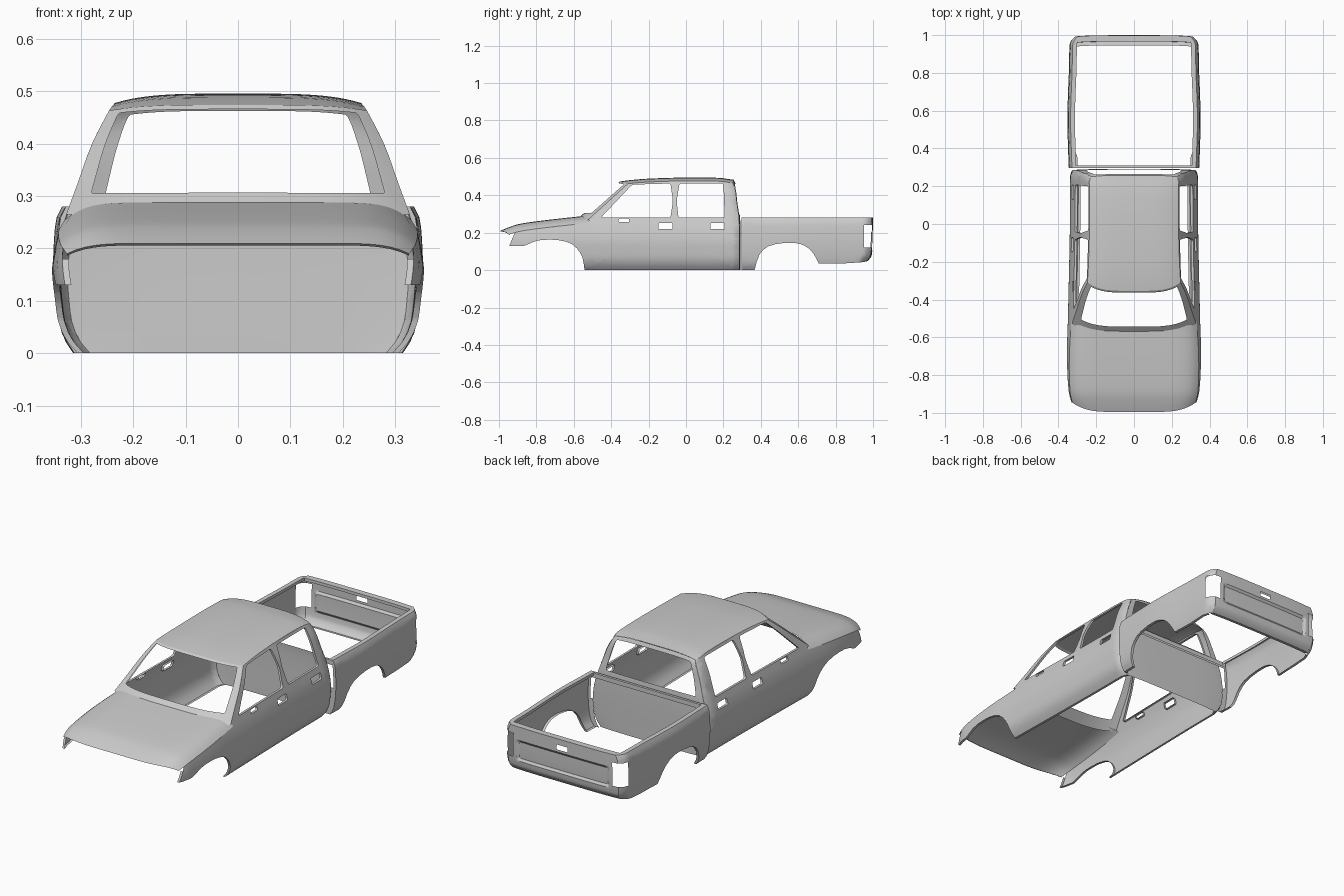
import bpy, bmesh, math
from mathutils import Vector

cube = bpy.data.objects.get("Cube")
if cube:
    bpy.data.objects.remove(cube, do_unlink=True)

paint = bpy.data.materials.new("grey_primer")
paint.use_nodes = True
COLOUR = (0.6, 0.6, 0.6, 1)
paint.diffuse_color = COLOUR
paint.node_tree.nodes["Principled BSDF"].inputs["Base Color"].default_value = COLOUR


def curve(*pts):
    """Smooth interpolation through (t, value) points."""
    n = len(pts)
    slope = []
    for i in range(n):
        a, b = pts[max(i - 1, 0)], pts[min(i + 1, n - 1)]
        slope.append((b[1] - a[1]) / (b[0] - a[0]))

    def at(t):
        t = min(max(t, pts[0][0]), pts[-1][0])
        i = max(k for k in range(n - 1) if pts[k][0] <= t)
        (t0, v0), (t1, v1) = pts[i], pts[i + 1]
        h = t1 - t0
        s = (t - t0) / h
        return ((2*s**3 - 3*s*s + 1) * v0 + (s**3 - 2*s*s + s) * h * slope[i]
                + (3*s*s - 2*s**3) * v1 + (s**3 - s*s) * h * slope[i + 1])
    return at


def rounded(pts, r):
    """Polygon with softened corners."""
    out = []
    for i, p in enumerate(pts):
        p, a, b = Vector(p), Vector(pts[i - 1]), Vector(pts[(i + 1) % len(pts)])
        s, e = p + (a - p).normalized() * r, p + (b - p).normalized() * r
        for k in range(5):
            t = k / 4
            out.append(tuple(s * (1-t)**2 + p * 2*t*(1-t) + e * t*t))
    return out


def box(p0, p1, q0, q1, r=0.006):
    return rounded([(p0, q0), (p1, q0), (p1, q1), (p0, q1)], r)


def span(a, b, n):
    return [a + (b - a) * i / n for i in range(n + 1)]


def finish(bm, name, out, mirror=False, flanges=()):
    # rolled edges along chosen open borders
    for rule, steps in flanges:
        edges = [e for e in bm.edges if e.is_boundary
                 and rule((e.verts[0].co + e.verts[1].co) / 2)]
        for step in steps:
            geom = bmesh.ops.extrude_edge_only(bm, edges=edges)["geom"]
            verts = {g for g in geom if isinstance(g, bmesh.types.BMVert)}
            bmesh.ops.translate(bm, verts=list(verts), vec=step)
            edges = [g for g in geom if isinstance(g, bmesh.types.BMEdge)
                     and all(v in verts for v in g.verts)]
    bmesh.ops.recalc_face_normals(bm, faces=bm.faces[:])
    if sum(f.normal.dot(Vector(out)) * f.calc_area() for f in bm.faces) < 0:
        bmesh.ops.reverse_faces(bm, faces=bm.faces[:])
    me = bpy.data.meshes.new(name)
    bm.to_mesh(me)
    bm.free()
    me.materials.append(paint)
    ob = bpy.data.objects.new(name, me)
    bpy.context.collection.objects.link(ob)
    if mirror:
        ob.modifiers.new("mirror", 'MIRROR').use_clip = False
    bpy.ops.object.select_all(action='DESELECT')
    ob.select_set(True)
    bpy.context.view_layer.objects.active = ob
    bpy.ops.object.shade_smooth_by_angle(angle=math.radians(35))
    return ob


def sheet(name, loops, place, step, out, **kw):
    """Flat outline with holes, cut into a grid and bent into shape."""
    bm = bmesh.new()
    for loop in loops:
        vs = [bm.verts.new((p, q, 0)) for p, q in loop]
        for i, v in enumerate(vs):
            bm.edges.new((vs[i - 1], v))
    bmesh.ops.triangle_fill(bm, use_beauty=True, edges=bm.edges[:], normal=(0, 0, 1))
    for axis in (0, 1):
        vals = [v.co[axis] for v in bm.verts]
        lo, n = min(vals), int((max(vals) - min(vals)) / step[axis])
        for i in range(1, n + 1):
            co, no = Vector(), Vector()
            co[axis], no[axis] = lo + i * step[axis], 1
            bmesh.ops.bisect_plane(bm, geom=bm.verts[:] + bm.edges[:] + bm.faces[:],
                                   dist=1e-5, plane_co=co, plane_no=no)
    for v in bm.verts:
        v.co = place(v.co.x, v.co.y)
    finish(bm, name, out, **kw)


def grid(name, nu, nv, place, out, **kw):
    bm = bmesh.new()
    rows = [[bm.verts.new(place(u, v)) for u in span(-1, 1, nu)] for v in span(0, 1, nv)]
    for a, b in zip(rows, rows[1:]):
        for i in range(nu):
            bm.faces.new((a[i], a[i + 1], b[i + 1], b[i]))
    finish(bm, name, out, **kw)


# Shared cab curves
section = curve((0, .31), (.02, .328), (.054, .345), (.1, .352), (.16, .355), (.226, .344),
                (.28, .327), (.32, .313), (.4, .285), (.475, .247))
plan = curve((-1, .86), (-.945, .93), (-.88, .975), (-.7, 1), (-.5, .985), (0, .955), (.29, .95))
hood_top = curve((-1, .207), (-.95, .228), (-.89, .247), (-.75, .267), (-.57, .287), (-.49, .296))
roof_top = curve((-.36, .473), (-.3, .481), (-.2, .489), (0, .495), (.18, .493), (.25, .483))
cab_rear = curve((0, .285), (.27, .284), (.36, .272), (.44, .262), (.475, .245))


def pillar(z):
    return -.506 + (z - .285) * 1.107


def side_x(y, z):
    d = max(0, 1 - (cab_rear(z) - y) / .03)
    return section(z) * plan(y) - .012 * d * d


def bow(u):
    return .062 * (1 - u**4)


ROOF_Z, ROOF_FRONT, ROOF_BACK = .463, pillar(.463), .25

# Cab sides with fender, doors, window and handle openings
outline = [(-.945, .13), (-.915, hood_top(-.915) - .04)]
outline += [(y, hood_top(y) - .04) for y in span(-.9, -.51, 14)]
outline += [(pillar(z), z) for z in (.27, .37, ROOF_Z)]
outline += [(y, roof_top(y) - .018) for y in span(-.29, ROOF_BACK, 16)]
outline += [(cab_rear(z), z) for z in span(.455, 0, 14)]
outline += [(-.543, 0), (-.546, .03), (-.553, .065), (-.565, .092), (-.582, .115), (-.607, .137),
            (-.64, .152), (-.685, .161), (-.73, .163), (-.775, .161), (-.81, .153), (-.865, .13)]
openings = [rounded([(-.455, .28), (-.083, .28), (-.07, .37), (-.083, .463), (-.288, .457)], .012),
            rounded([(-.04, .28), (.207, .28), (.2, .463), (-.035, .463), (-.05, .37)], .012),
            box(-.36, -.305, .256, .275), box(-.147, -.072, .219, .251), box(.13, .207, .219, .251)]


def cab_rim(m):
    seam = (m.y < -.5 and m.z > .18) or abs(m.y - pillar(m.z)) < .006
    return m.z < .464 and not seam and abs(m.y - cab_rear(m.z)) > .004


sheet("cab_side", [outline] + openings, lambda y, z: (side_x(y, z), y, z), (.03, .02), (1, 0, 0),
      mirror=True, flanges=[(cab_rim, [(-.012, 0, 0)])])


# Hood
def hood(u, v):
    front = -.995 + .05 * abs(u)**6
    back = pillar(.285) - bow(u)
    y = front + (back - front) * v
    top = hood_top(y)
    return (u * side_x(y, top - .04), y, top - .04 * u**8)


grid("hood", 48, 24, hood, (0, 0, 1),
     flanges=[(lambda m: m.y < -.94 and abs(m.x) < .32, [(0, .008, -.004)])])


# Roof
def roof(u, v):
    front = ROOF_FRONT - .045 * (1 - u**4)
    y = front + (ROOF_BACK + .008 * (1 - u**4) - front) * v
    top = roof_top(y)
    return (u * side_x(y, top - .018), y, top - .018 * u**4)


grid("roof", 32, 20, roof, (0, 0, 1))


# Windshield frame
def windshield(a, z):
    t = (z - .265) / (ROOF_Z - .265)
    y = pillar(z)
    lift = .011 * (1 - a**4) * t
    return (a * side_x(y, z), y - bow(a) * (1 - t) - .045 * (1 - a**4) * t, z + lift)


sheet("windshield_frame", [[(-1, .265), (1, .265), (1, ROOF_Z), (-1, ROOF_Z)],
                           rounded([(-.895, .304), (.895, .304), (.91, .455), (-.91, .455)], .012)],
      windshield, (.08, .02), (0, -1, 0))


# Cab rear wall with window opening
def rear_wall(a, z):
    lift = .016 * (1 - a**4) * max(0, (z - .4) / .065)
    return (a * side_x(cab_rear(z), z), cab_rear(z) + .006 * (1 - a**4), z + lift)


sheet("cab_rear_wall", [[(-1, 0), (1, 0), (1, .465), (-1, .465)],
                        rounded([(-.87, .298), (.87, .298), (.89, .45), (-.89, .45)], .02)],
      rear_wall, (.08, .02), (0, 1, 0))

# Cargo bed curves
bed_section = curve((0, .312), (.03, .33), (.08, .34), (.15, .345), (.22, .343), (.26, .338), (.28, .328))
flare = curve((.29, 0), (.4, .004), (.55, .008), (.7, .004), (.8, 0), (1, -.004))
bed_rear = curve((.03, .94), (.045, .96), (.06, .976), (.08, .987), (.15, .993), (.28, .993))


def bed_x(y, z):
    d = max(0, 1 - (bed_rear(z) - y) / .045)
    return bed_section(z) + flare(y) - .028 * d * d


# Bed sides with wheel arch and tail light notch
outline = [(.297, 0), (.367, 0), (.378, .045), (.393, .083), (.415, .11), (.44, .127), (.475, .138),
           (.53, .146), (.58, .146), (.61, .14), (.635, .13), (.66, .113), (.68, .09), (.698, .06),
           (.71, .035), (.83, .035), (.93, .041)]
outline += [(bed_rear(z), z) for z in span(.045, .12, 6)]
outline += [(.952, .12), (.952, .24)]
outline += [(bed_rear(z), z) for z in (.24, .26, .28)] + [(.297, .28)]
sheet("bed_side", [outline], lambda y, z: (bed_x(y, z), y, z), (.015, .02), (1, 0, 0), mirror=True,
      flanges=[(lambda m: m.z > .279, [(-.023, 0, 0), (0, 0, -.015)]),
               (lambda m: m.z < .15 and m.y < .94, [(-.014, 0, 0)]),
               (lambda m: m.y < .298, [(-.014, 0, 0)])])


# Tailgate with pressed panel and handle opening
def tailgate(a, z):
    def ramp(d):
        return min(max(d / .012, 0), 1)
    x = a * bed_x(bed_rear(z), z)
    press = ramp(.262 - abs(x)) * ramp(z - .105) * ramp(.213 - z)
    return (x, bed_rear(z) + .006 * (1 - a**4) - .009 * press, z)


right = [(1, .045), (1, .12), (.9, .12), (.9, .24), (1, .24), (1, .28)]
sheet("tailgate", [right + [(-a, z) for a, z in reversed(right)], box(-.1, .1, .225, .25, .004)],
      tailgate, (.02, .006), (0, 1, 0),
      flanges=[(lambda m: m.z > .279, [(0, -.032, 0), (0, 0, -.015)]),
               (lambda m: m.z < .046, [(0, -.02, .004)])])

# Front lip of the bed
lip = [(.297, .255), (.297, .278), (.31, .278), (.31, .255)]
grid("bed_front_lip", 2, 3, lambda u, v: (u * .325, *lip[round(v * 3)]), (0, 0, 1))
